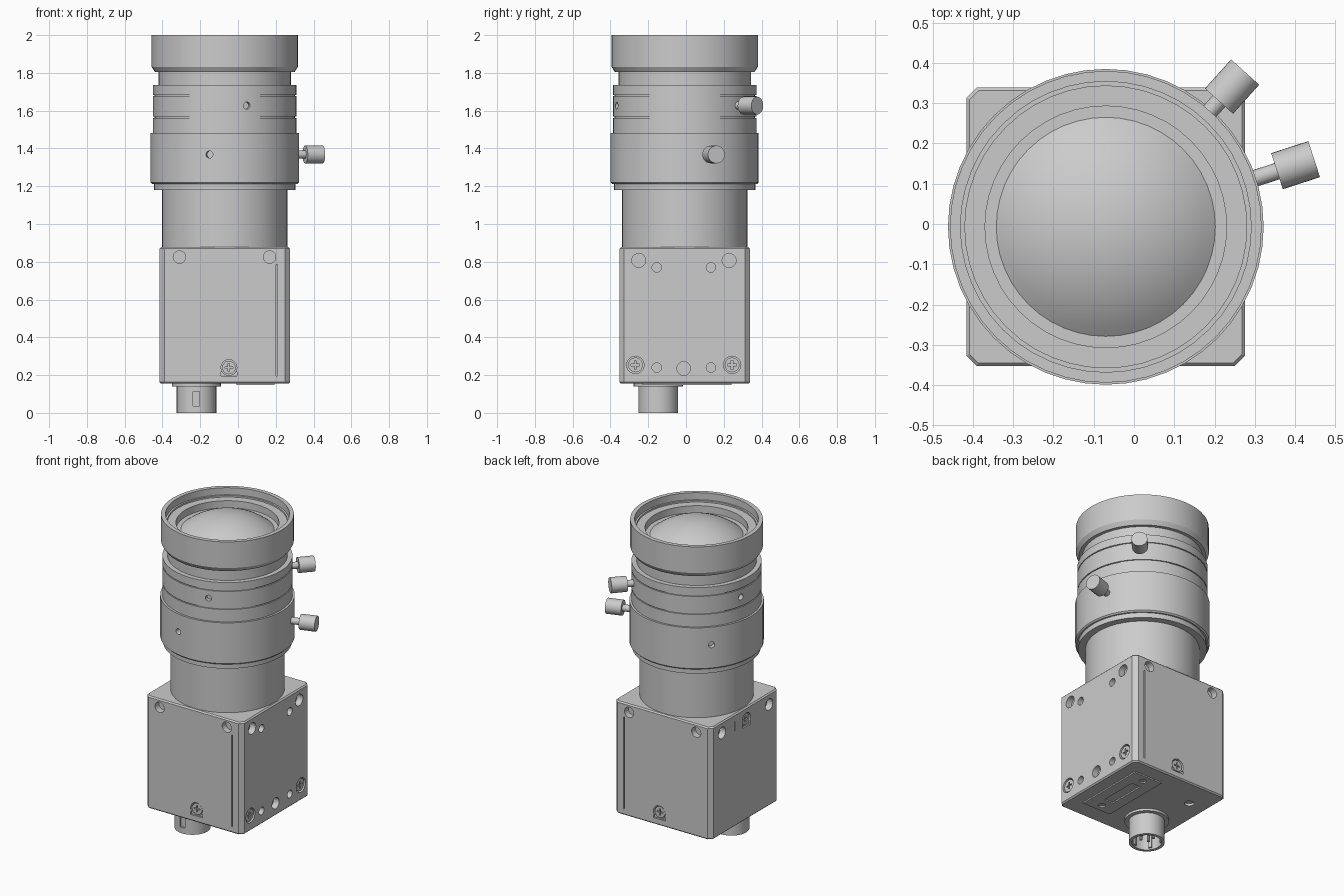
import bpy, bmesh, math
from mathutils import Matrix, Vector

if "Cube" in bpy.data.objects:
    bpy.data.objects.remove(bpy.data.objects["Cube"], do_unlink=True)

grey = bpy.data.materials.new("light_grey")
grey.use_nodes = True
grey.diffuse_color = (0.6, 0.6, 0.6, 1)
grey.node_tree.nodes["Principled BSDF"].inputs["Base Color"].default_value = (0.6, 0.6, 0.6, 1)

CX, CY = -0.07, -0.007      # lens axis
HALF = 0.346                # half width of the housing
BOTTOM, TOP = 0.155, 0.877  # housing heights


def finish(name, bm):
    bmesh.ops.recalc_face_normals(bm, faces=bm.faces)
    mesh = bpy.data.meshes.new(name)
    bm.to_mesh(mesh)
    bm.free()
    mesh.materials.append(grey)
    obj = bpy.data.objects.new(name, mesh)
    bpy.context.collection.objects.link(obj)
    return obj


def frame(pos, direction):
    """Matrix whose z axis follows direction and whose y axis points up."""
    quat = Vector(direction).to_track_quat('Z', 'Y')
    return Matrix.Translation(pos) @ quat.to_matrix().to_4x4()


def add_cyl(bm, matrix, r, low, high, sides=20):
    """Cylinder along the local z axis of matrix."""
    bmesh.ops.create_cone(bm, cap_ends=True, segments=sides, radius1=r, radius2=r, depth=high - low,
                          matrix=matrix @ Matrix.Translation((0, 0, (low + high) / 2)))


def add_box(bm, matrix, size, centre=(0, 0, 0)):
    bmesh.ops.create_cube(bm, size=1, matrix=matrix @ Matrix.Translation(centre) @ Matrix.Diagonal((*size, 1)))


def revolve(name, profile, x, y, sides):
    """Spin (radius, height) points about a vertical axis."""
    bm = bmesh.new()
    verts = [bm.verts.new((x + r, y, z)) for r, z in profile]
    edges = [bm.edges.new(pair) for pair in zip(verts, verts[1:])]
    bmesh.ops.spin(bm, geom=verts + edges, cent=(x, y, 0), axis=(0, 0, 1),
                   angle=math.tau, steps=sides, use_duplicate=False)
    bmesh.ops.remove_doubles(bm, verts=bm.verts, dist=0.0005)
    return finish(name, bm)


def cut(target, cutter_bm):
    """Subtract separate cutter shapes and discard them."""
    cutter = finish("cutter", cutter_bm)
    cutter.hide_render = True
    mod = target.modifiers.new("cut", 'BOOLEAN')
    mod.operation, mod.solver, mod.object = 'DIFFERENCE', 'EXACT', cutter
    mod.use_self = True
    bpy.context.view_layer.objects.active = target
    bpy.ops.object.modifier_apply(modifier=mod.name)
    bpy.data.objects.remove(cutter, do_unlink=True)


# Housing: chamfered box
bm = bmesh.new()
add_box(bm, Matrix.Translation((CX, CY, (BOTTOM + TOP) / 2)), (2 * HALF, 2 * HALF, TOP - BOTTOM))
upright = [e for e in bm.edges if abs(e.verts[0].co.z - e.verts[1].co.z) > 0.1]
bmesh.ops.bevel(bm, geom=upright, offset=0.026, segments=1, affect='EDGES')
rims = [e for e in bm.edges if abs(e.verts[0].co.z - e.verts[1].co.z) < 0.01]
bmesh.ops.bevel(bm, geom=rims, offset=0.008, segments=1, affect='EDGES')
housing = finish("housing", bm)

# Holes, slots and screw pockets; overlapping shapes go in separate cutters
holes, shelves, heads, bars, cross_bars = [bmesh.new() for _ in range(5)]


def hole(pos, direction, r, depth=0.04):
    add_cyl(holes, frame(pos, direction), r, -depth, 0.02)


def screw(pos, direction, r, arch=0):
    place = frame(pos, direction)
    add_cyl(holes, place, r, -0.03, 0.02)
    add_cyl(heads, place, r * 0.85, -0.035, -0.006)
    add_box(bars, place, (r, r * 0.2, 0.03))
    add_box(cross_bars, place, (r * 0.2, r, 0.034))
    if arch:  # flat-footed shelf under the screw
        add_box(shelves, place, (2 * r, 0.02, 0.02), (0, -arch, 0))


for side in (-1, 1):
    y = CY + side * HALF
    for x in (-0.31, 0.167):
        hole((x, y, 0.825), (0, side, 0), 0.033)
    screw((-0.048, y, 0.24), (0, side, 0), 0.042, arch=0.034)
    add_box(holes, Matrix.Translation((0.204, y, 0.49)), (0.008, 0.02, 0.59))

right, left = CX + HALF, CX - HALF
for y in (-0.25, 0.228):
    hole((right, y, 0.807), (1, 0, 0), 0.037)
    hole((left, y, 0.807), (-1, 0, 0), 0.037)
for y in (-0.155, 0.132):
    for z in (0.77, 0.24):
        hole((right, y, z), (1, 0, 0), 0.025)
hole((right, -0.012, 0.235), (1, 0, 0), 0.036)
for y in (-0.268, 0.244):
    screw((right, y, 0.254), (1, 0, 0), 0.046)
screw((left, -0.02, 0.8), (-1, 0, 0), 0.042, arch=0.034)
add_box(holes, Matrix.Translation((left, 0.1, 0.8)), (0.02, 0.008, 0.06))
hole((-0.29, 0.155, BOTTOM), (0, 0, -1), 0.028, 0.015)
cut(housing, holes)
cut(housing, shelves)
screw_heads = finish("screw_heads", heads)
cut(screw_heads, bars)
cut(screw_heads, cross_bars)

# Socket plate under the housing
bm = bmesh.new()
add_box(bm, Matrix.Translation((0.093, 0.005, BOTTOM - 0.001)), (0.2, 0.47, 0.014))
socket_plate = finish("socket_plate", bm)
bm = bmesh.new()
add_box(bm, Matrix.Translation((0.093, 0.005, BOTTOM - 0.005)), (0.065, 0.25, 0.018))
for y in (-0.18, 0.19):
    add_cyl(bm, Matrix.Translation((0.093, y, BOTTOM)), 0.022, -0.02, 0.003)
cut(socket_plate, bm)

# Round cable connector, open at the bottom
PX, PY = -0.22, -0.147
connector = revolve("connector", [(0, 0.17), (0.13, 0.17), (0.13, 0.14), (0.105, 0.14), (0.105, 0),
                                  (0.086, 0), (0.086, 0.11), (0, 0.11)], PX, PY, 32)
bm = bmesh.new()
add_box(bm, Matrix.Translation((PX, PY - 0.105, 0.075)), (0.035, 0.02, 0.075))
cut(connector, bm)
bm = bmesh.new()
for i in range(5):
    turn = Matrix.Translation((PX, PY, 0.06)) @ Matrix.Rotation(i * math.tau / 5, 4, 'Z')
    add_box(bm, turn, (0.012, 0.02, 0.1), (0.08, 0, 0))
    add_cyl(bm, turn @ Matrix.Translation((0.04, 0, 0)), 0.009, -0.03, 0.055, 10)
finish("connector_keys_and_pins", bm)

# Lens barrel: neck, focus ring, iris ring and stepped hood in one turned profile
barrel = revolve("lens_barrel", [
    (0, 0.86), (0.332, 0.86), (0.332, 1.18), (0.375, 1.18), (0.375, 1.212), (0.384, 1.212),
    (0.392, 1.22), (0.392, 1.482), (0.379, 1.482), (0.379, 1.562), (0.372, 1.562), (0.372, 1.568),
    (0.379, 1.568), (0.379, 1.678), (0.372, 1.678), (0.372, 1.684), (0.379, 1.684), (0.379, 1.735),
    (0.35, 1.735), (0.35, 1.805), (0.37, 1.805), (0.387, 1.832), (0.387, 2.0), (0.361, 2.0),
    (0.361, 1.955), (0.35, 1.955), (0.35, 1.945), (0.3, 1.945), (0.3, 1.9), (0, 1.9)], CX, CY, 48)

# Set screw holes and thumb screws, spaced by thirds around each ring
bm = bmesh.new()
for name, height, angle, ring, start in (("focus", 1.368, 18, 0.392, 0.447), ("iris", 1.627, 48, 0.379, 0.42)):
    for step in range(3):
        a = math.radians(angle - 120 * step)
        way = Vector((math.cos(a), math.sin(a), 0))
        place = frame(Vector((CX, CY, height)), way)
        if step:
            add_cyl(bm, place, 0.019, ring - 0.03, ring + 0.03, 16)
            continue
        knob = bmesh.new()
        add_cyl(knob, place, 0.021, ring - 0.03, start + 0.01, 20)
        add_cyl(knob, place, 0.047, start, start + 0.097, 28)
        finish(name + "_thumb_screw", knob)
cut(barrel, bm)

# Domed front glass
RISE, EDGE = 0.097, 0.272
ball = (EDGE ** 2 + RISE ** 2) / (2 * RISE)
sweep = math.asin(EDGE / ball)
arc = [(ball * math.sin(sweep * i / 10), 1.997 - ball + ball * math.cos(sweep * i / 10)) for i in range(11)]
glass = revolve("front_glass", arc, CX, CY, 48)
if sum(f.normal.z for f in glass.data.polygons) < 0:
    glass.data.flip_normals()

# Smooth the turned parts, keeping edges sharp
for obj in list(bpy.context.scene.objects):
    obj.select_set(obj.name in ("lens_barrel", "front_glass", "connector") or "thumb" in obj.name)
bpy.context.view_layer.objects.active = barrel
bpy.ops.object.shade_smooth_by_angle(angle=math.radians(25))
